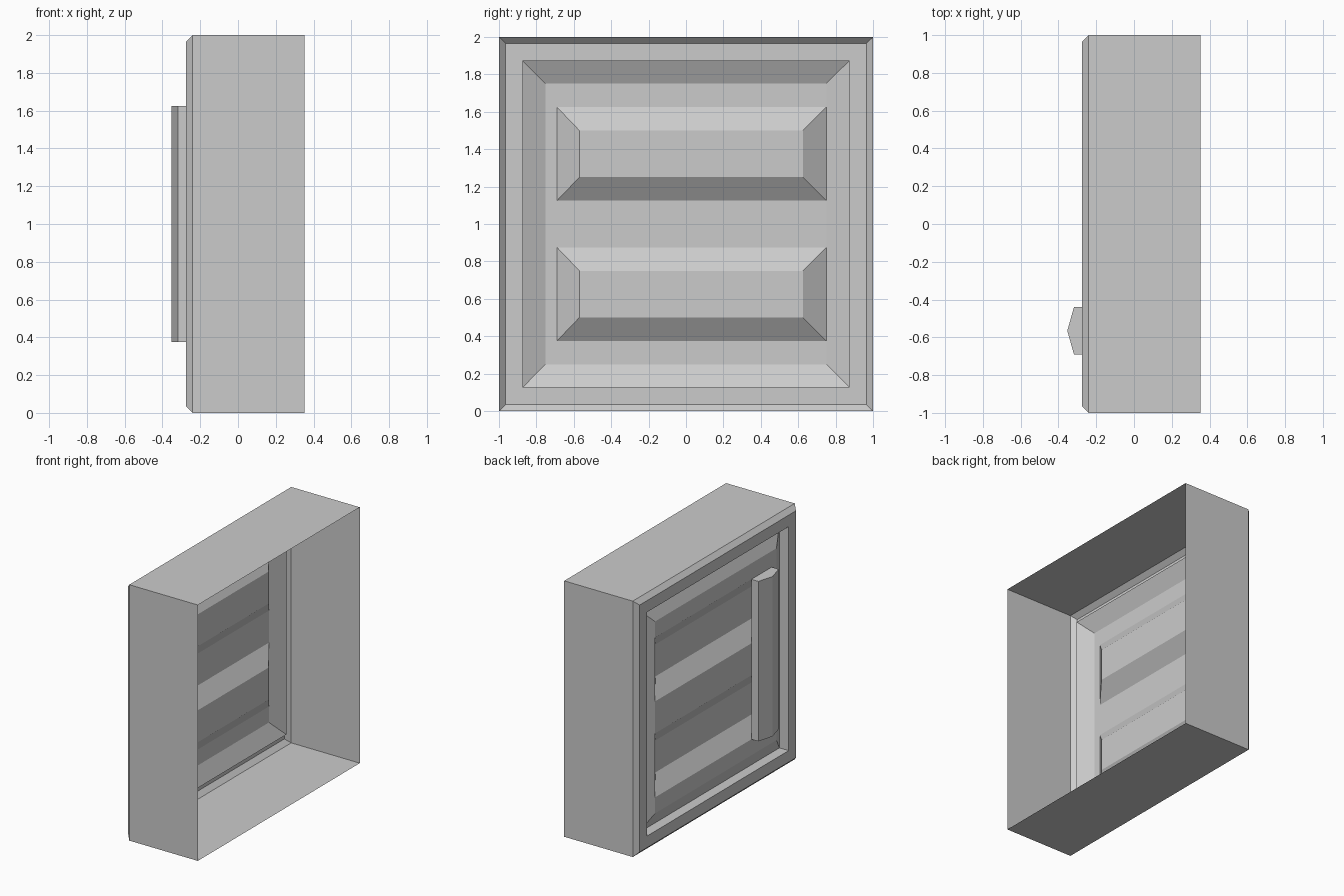
import bpy, bmesh

if "Cube" in bpy.data.objects:
    bpy.data.objects.remove(bpy.data.objects["Cube"])


def rect(bm, x, y0, y1, z0, z1):
    return [bm.verts.new((x, y, z)) for y, z in ((y0, z0), (y1, z0), (y1, z1), (y0, z1))]


def bridge(bm, a, b):
    for i in range(len(a)):
        j = (i + 1) % len(a)
        bm.faces.new((a[i], a[j], b[j], b[i]))


def finish(bm, name):
    bmesh.ops.remove_doubles(bm, verts=bm.verts[:], dist=0.0005)
    bmesh.ops.recalc_face_normals(bm, faces=bm.faces[:])
    mesh = bpy.data.meshes.new(name)
    bm.to_mesh(mesh)
    bm.free()
    obj = bpy.data.objects.new(name, mesh)
    bpy.context.collection.objects.link(obj)
    return obj


# Open-backed cabinet shell: nested square rings from back rim to raised door panel
FACE = -0.2575
bm = bmesh.new()
rings = [rect(bm, x, -h, h, 1 - h, 1 + h) for h, x in (
    (1, 0.353), (1, -0.24), (0.965, -0.275), (0.875, -0.275),
    (0.875, -0.195), (0.75, FACE))]
for a, b in zip(rings, rings[1:]):
    bridge(bm, a, b)

# Door panel: strips around the two slots
zs = [0.25, 0.375, 0.875, 1.125, 1.625, 1.75]
for i, (z0, z1) in enumerate(zip(zs, zs[1:])):
    bm.faces.new(rect(bm, FACE, -0.75, -0.69, z0, z1))
    outer = rect(bm, FACE, -0.69, 0.75, z0, z1)
    if i % 2 == 0:
        bm.faces.new(outer)
    else:
        # Slot pressed inward with sloped sides
        inner = rect(bm, FACE + 0.085, -0.57, 0.625, z0 + 0.125, z1 - 0.125)
        bridge(bm, outer, inner)
        bm.faces.new(inner)
finish(bm, "cabinet_door_shell")

# Vertical handle with a ridged front
bm = bmesh.new()
profile = [(FACE, -0.44), (-0.318, -0.44), (-0.353, -0.565), (-0.318, -0.69), (FACE, -0.69)]
low, high = ([bm.verts.new((x, y, z)) for x, y in profile] for z in (0.375, 1.625))
for i in range(len(profile) - 1):
    bm.faces.new((low[i], low[i + 1], high[i + 1], high[i]))
bm.faces.new(low)
bm.faces.new(high)
finish(bm, "handle")
